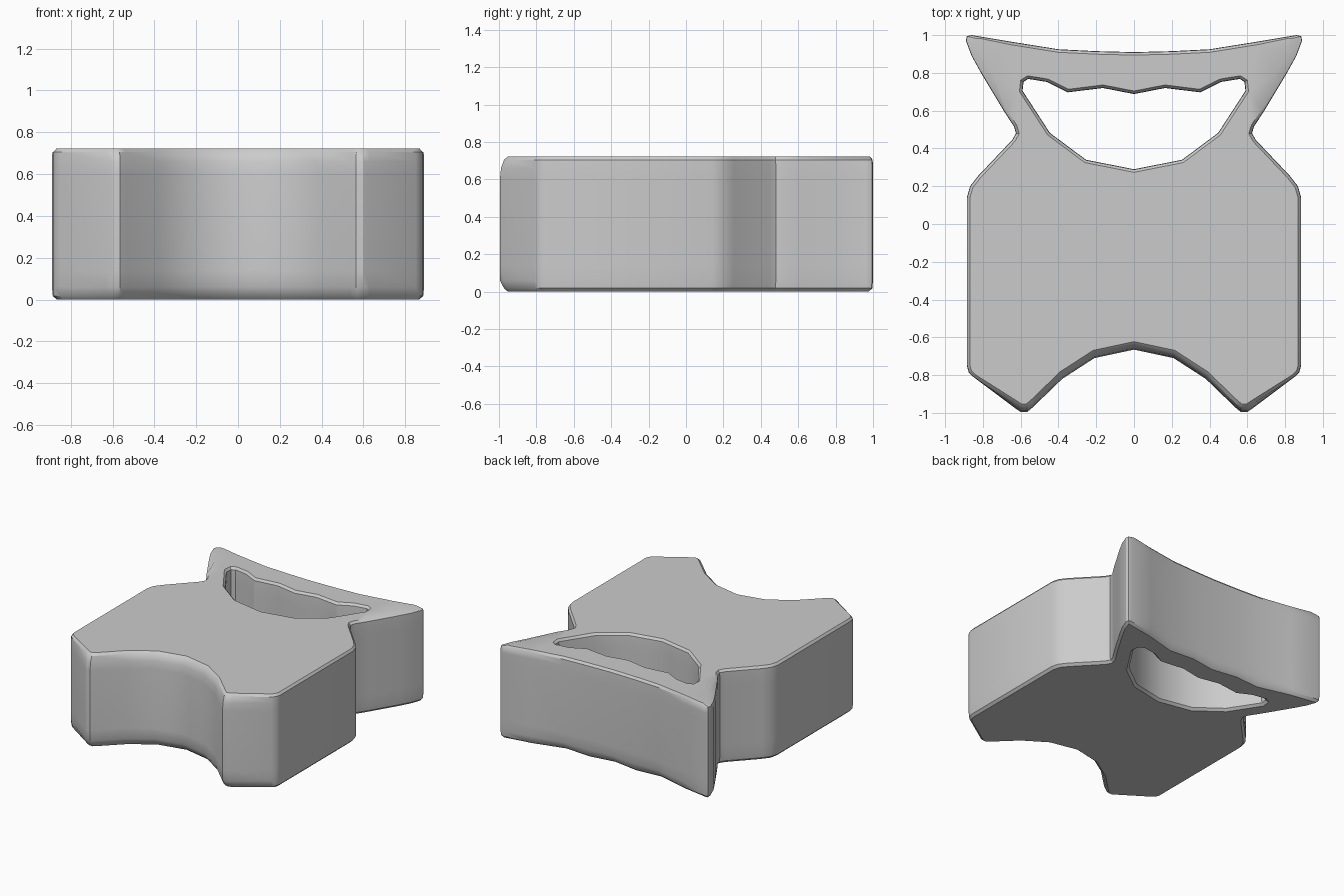
import bpy, bmesh
from mathutils import Vector

cube = bpy.data.objects.get("Cube")
if cube:
    bpy.data.objects.remove(cube, do_unlink=True)

# Half outlines, running from the back centre to the front centre
BODY = [(0, .91), (.2, .915), (.4, .925), (.65, .965), (.86, 1), (.885, .995),
        (.89, .97), (.86, .89), (.81, .8), (.69, .6), (.635, .515), (.625, .48),
        (.645, .445), (.825, .255), (.868, .2), (.885, .14), (.885, -.75),
        (.875, -.785), (.85, -.81), (.63, -.975), (.6, -.995), (.565, -.995),
        (.535, -.97), (.38, -.82), (.21, -.71), (0, -.665)]
GRIP = [(0, .688), (.165, .72), (.35, .697), (.46, .752), (.56, .768),
        (.585, .752), (.59, .705), (.445, .482), (.254, .34), (0, .29)]

# Height, edge inset, front rounding, back ripple, flare of the rear corners
LAYERS = [(0, .022, .02, .025, 0), (.018, .004, .018, .025, 0),
          (.06, 0, 0, .01, 0), (.14, 0, 0, 0, 0), (.6, 0, 0, 0, 0),
          (.66, 0, .006, 0, 0), (.705, .002, .02, 0, 0),
          (.722, .016, .026, 0, .04)]


def mirrored(half):
    """Close a half outline across x = 0."""
    left = [(-x, y) for x, y in reversed(half[1:-1])]
    return [Vector(p) for p in half + left]


def inset(points, distance):
    """Shift a clockwise outline inward with mitred corners."""
    result = []
    for i, p in enumerate(points):
        a = (p - points[i - 1]).normalized()
        b = (points[(i + 1) % len(points)] - p).normalized()
        n1, n2 = Vector((a.y, -a.x)), Vector((b.y, -b.x))
        result.append(p + (n1 + n2) * distance / (1 + n1.dot(n2)))
    return result


def body_layer(points, front, ripple, flare):
    """Round the front, ripple the back edge and flare the rear corners."""
    for i, p in enumerate(points):
        if p.y < -.6 and abs(p.x) < .8:
            p.y += front
        if p.y > .85 and abs(p.x) < .5:
            step = min(i, len(points) - i)
            p.y -= ripple * (step % 2 == 0)
        if p.y > .75 and abs(p.x) > .75:
            p.x -= flare if p.x > 0 else -flare
    return points


def loft(bm, rings):
    """Bridge matching rings and return the first and last edge loops."""
    loops = [[bm.verts.new(p) for p in ring] for ring in rings]
    count = len(loops[0])
    for low, high in zip(loops, loops[1:]):
        for i in range(count):
            j = (i + 1) % count
            bm.faces.new((low[i], low[j], high[j], high[i]))
    return [[bm.edges.get((v[i - 1], v[i])) for i in range(count)]
            for v in (loops[0], loops[-1])]


# Outer wall and the grip opening
outer, inner = [], []
for z, edge, front, ripple, flare in LAYERS:
    ring = body_layer(inset(mirrored(BODY), edge), front, ripple, flare)
    outer.append([(p.x, p.y, z) for p in ring])
    inner.append([(p.x, p.y, z) for p in inset(mirrored(GRIP), -edge)])

bm = bmesh.new()
walls, opening = loft(bm, outer), loft(bm, inner)

# Flat top and bottom around the opening
for wall_edge, hole_edge in zip(walls, opening):
    bmesh.ops.triangle_fill(bm, edges=wall_edge + hole_edge, use_beauty=True)
bmesh.ops.recalc_face_normals(bm, faces=bm.faces)

mesh = bpy.data.meshes.new("block_with_grip")
bm.to_mesh(mesh)
bm.free()
block = bpy.data.objects.new("block_with_grip", mesh)
bpy.context.collection.objects.link(block)

# Smooth walls with crisp cap edges
bpy.ops.object.select_all(action='DESELECT')
block.select_set(True)
bpy.context.view_layer.objects.active = block
bpy.ops.object.shade_smooth_by_angle(angle=.55)
